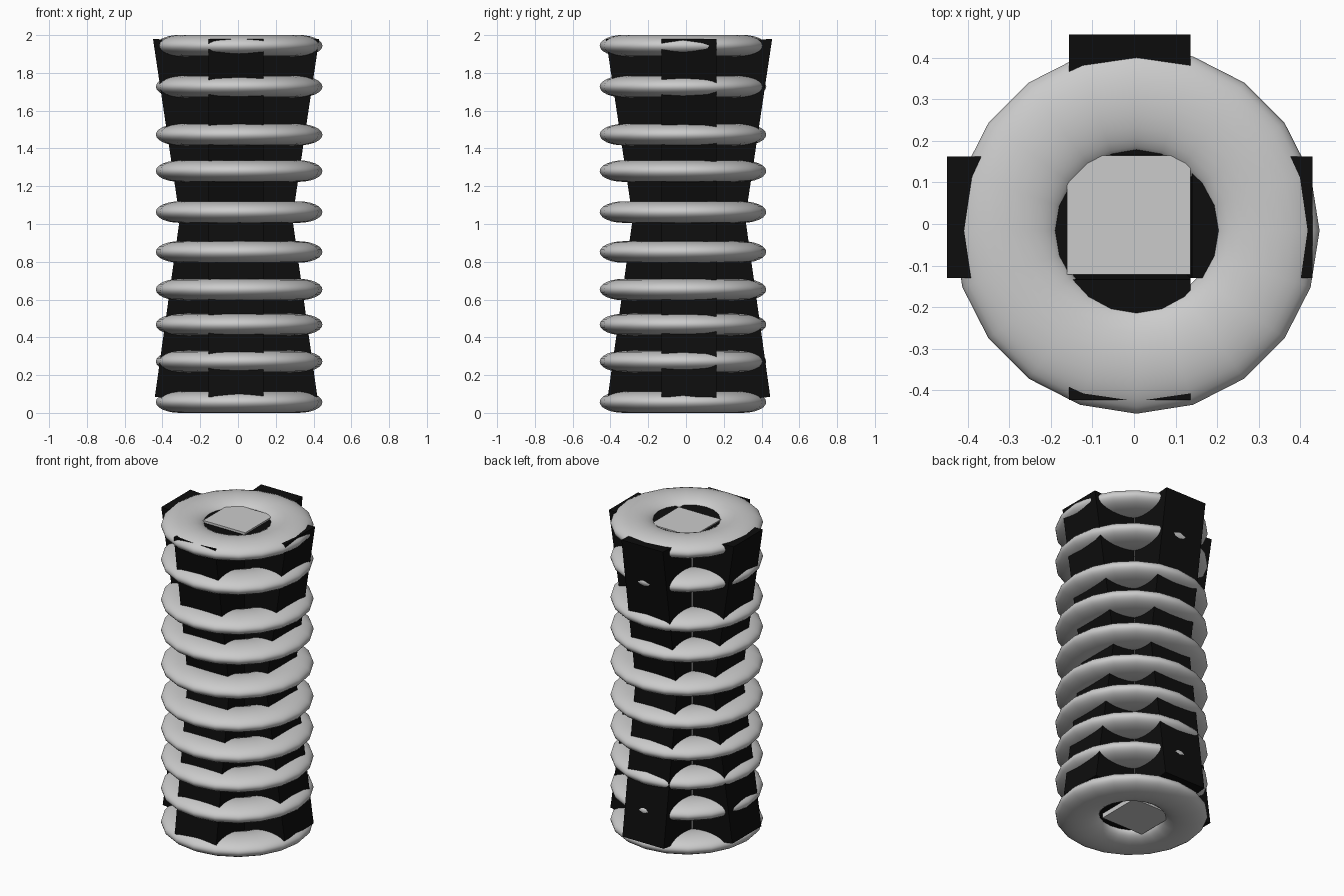
import bpy, bmesh, math
from mathutils import Matrix

if "Cube" in bpy.data.objects:
    bpy.data.objects.remove(bpy.data.objects["Cube"])

black = bpy.data.materials.new("black")
black.diffuse_color = (0.004, 0.004, 0.004, 1)
black.use_nodes = True
black.node_tree.nodes["Principled BSDF"].inputs["Base Color"].default_value = black.diffuse_color

# Stack of flattened rings
RING_HEIGHTS = [0.057, 0.272, 0.468, 0.653, 0.852, 1.063, 1.28, 1.473, 1.727, 1.944]
for i, z in enumerate(RING_HEIGHTS):
    bpy.ops.mesh.primitive_torus_add(major_segments=20, minor_segments=24,
                                     major_radius=0.3135, minor_radius=0.1275,
                                     location=(0.006, -0.016, z))
    ring = bpy.context.object
    ring.name = f"ring_{i + 1}"
    ring.scale.z = 0.057 / 0.1275
    bpy.ops.object.shade_smooth()

# Square grey core
bpy.ops.mesh.primitive_cube_add(size=1, location=(-0.0125, 0.022, 1.0))
core = bpy.context.object
core.name = "core_column"
core.scale = (0.297, 0.287, 1.94)

# Bars pinched at the waist: profile is (distance from axis, height)
PROFILE = [(0.15, 0.055), (0.43, 0.085), (0.298, 1.03),
           (0.44, 1.98), (0.15, 1.963), (0.02, 1.03)]
HALF_WIDTH = 0.146


def waisted_bar(name, angle):
    bm = bmesh.new()
    sides = [[bm.verts.new((r, y, z)) for r, z in PROFILE]
             for y in (-HALF_WIDTH, HALF_WIDTH)]
    a, b = sides
    n = len(PROFILE)
    for i in range(n):
        j = (i + 1) % n
        bm.faces.new((a[i], a[j], b[j], b[i]))
    # split each concave side into an upper and a lower quad
    for s in sides:
        bm.faces.new((s[0], s[1], s[2], s[5]))
        bm.faces.new((s[5], s[2], s[3], s[4]))
    bmesh.ops.recalc_face_normals(bm, faces=bm.faces)
    bm.transform(Matrix.Rotation(angle, 4, 'Z'))
    mesh = bpy.data.meshes.new(name)
    bm.to_mesh(mesh)
    bm.free()
    mesh.materials.append(black)
    bar = bpy.data.objects.new(name, mesh)
    bar.location = (-0.01, 0.016, 0)
    bpy.context.collection.objects.link(bar)


for k, side in enumerate(("right", "back", "left", "front")):
    waisted_bar(f"{side}_bar", k * math.pi / 2)
